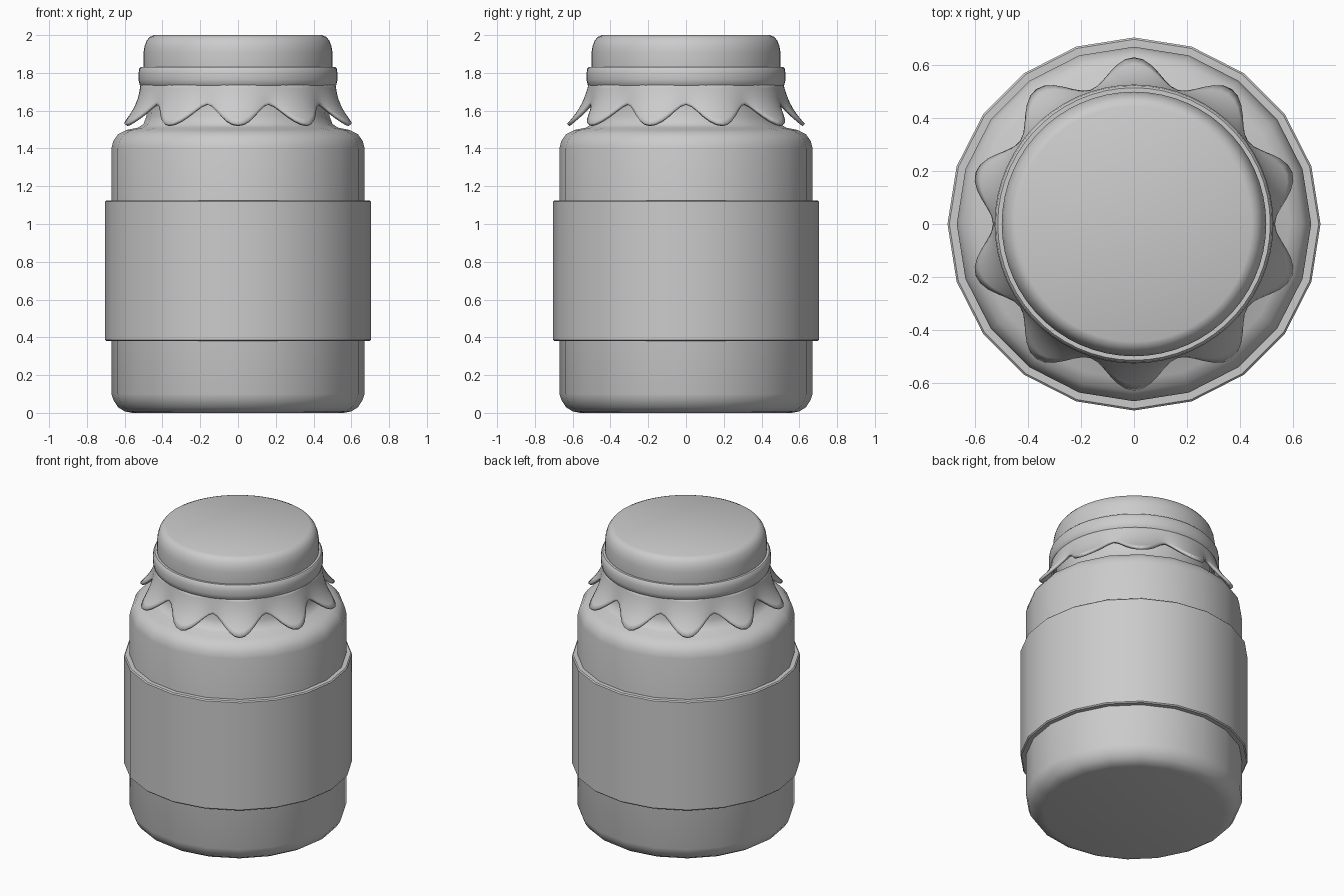
import bpy
from math import cos, sin, pi, radians

cube = bpy.data.objects.get("Cube")
if cube:
    bpy.data.objects.remove(cube, do_unlink=True)

# One plain grey for the whole jar
grey = bpy.data.materials.new("plain grey")
grey.use_nodes = True
GREY = (0.6, 0.6, 0.6, 1)
grey.diffuse_color = GREY
grey.node_tree.nodes["Principled BSDF"].inputs["Base Color"].default_value = GREY


def add_mesh(name, verts, faces, angle=40):
    mesh = bpy.data.meshes.new(name)
    mesh.from_pydata(verts, [], faces)
    mesh.materials.append(grey)
    obj = bpy.data.objects.new(name, mesh)
    bpy.context.collection.objects.link(obj)
    bpy.ops.object.select_all(action='DESELECT')
    obj.select_set(True)
    bpy.context.view_layer.objects.active = obj
    bpy.ops.object.shade_smooth_by_angle(angle=radians(angle))
    return obj


def revolve(name, rows, sides, caps=False, loop=False, angle=40):
    """Sweep rows, listed bottom to top; a row is (r, z) or a function of the angle."""
    verts = []
    for row in rows:
        for i in range(sides):
            a = 2 * pi * i / sides
            r, z = row(a) if callable(row) else row
            verts.append((r * cos(a), r * sin(a), z))
    n = len(rows)
    faces = []
    for j in range(n if loop else n - 1):
        low, high = j * sides, (j + 1) % n * sides
        for i in range(sides):
            k = (i + 1) % sides
            faces.append((low + i, low + k, high + k, high + i))
    if caps:
        faces.append(tuple(reversed(range(sides))))
        faces.append(tuple(range((n - 1) * sides, n * sides)))
    return add_mesh(name, verts, faces, angle)


# Glass body with rounded foot, shoulder and neck
revolve("jar_body", [
    (0.56, 0), (0.60, 0.008), (0.635, 0.03), (0.658, 0.065), (0.67, 0.10),
    (0.67, 1.40), (0.66, 1.44), (0.635, 1.475), (0.59, 1.498), (0.53, 1.51),
    (0.50, 1.53), (0.485, 1.57), (0.48, 1.62), (0.48, 1.80)], 20, caps=True)

# Label sleeve around the body
revolve("label", [
    (0.66, 0.38), (0.698, 0.38), (0.705, 0.387),
    (0.705, 1.118), (0.698, 1.125), (0.66, 1.125)], 20, loop=True)

# Lid under the cloth
revolve("lid_cover", [
    (0.49, 1.74), (0.50, 1.80), (0.50, 1.91), (0.495, 1.94),
    (0.485, 1.968), (0.468, 1.99), (0.445, 2.0)], 60, caps=True)

# Tie band
revolve("tie_band", [
    (0.49, 1.73), (0.513, 1.73), (0.521, 1.738), (0.527, 1.765),
    (0.527, 1.795), (0.523, 1.822), (0.515, 1.832), (0.49, 1.832)], 60, loop=True)


# Scalloped cloth skirt: ten lobes flare outward and hang lower
def skirt_row(t):
    def point(a):
        lobe = 0.5 - 0.5 * cos(10 * a)
        drop = 1.635 - 0.105 * lobe ** 0.8
        flare = 0.018 * t + (0.035 * t + 0.062 * t ** 2.5) * lobe
        return 0.515 + flare, 1.745 + (drop - 1.745) * t
    return point


skirt = revolve("cloth_skirt", [skirt_row(1 - i / 8) for i in range(9)], 120, angle=50)
thick = skirt.modifiers.new("thickness", 'SOLIDIFY')
thick.thickness = 0.018
thick.offset = -1
